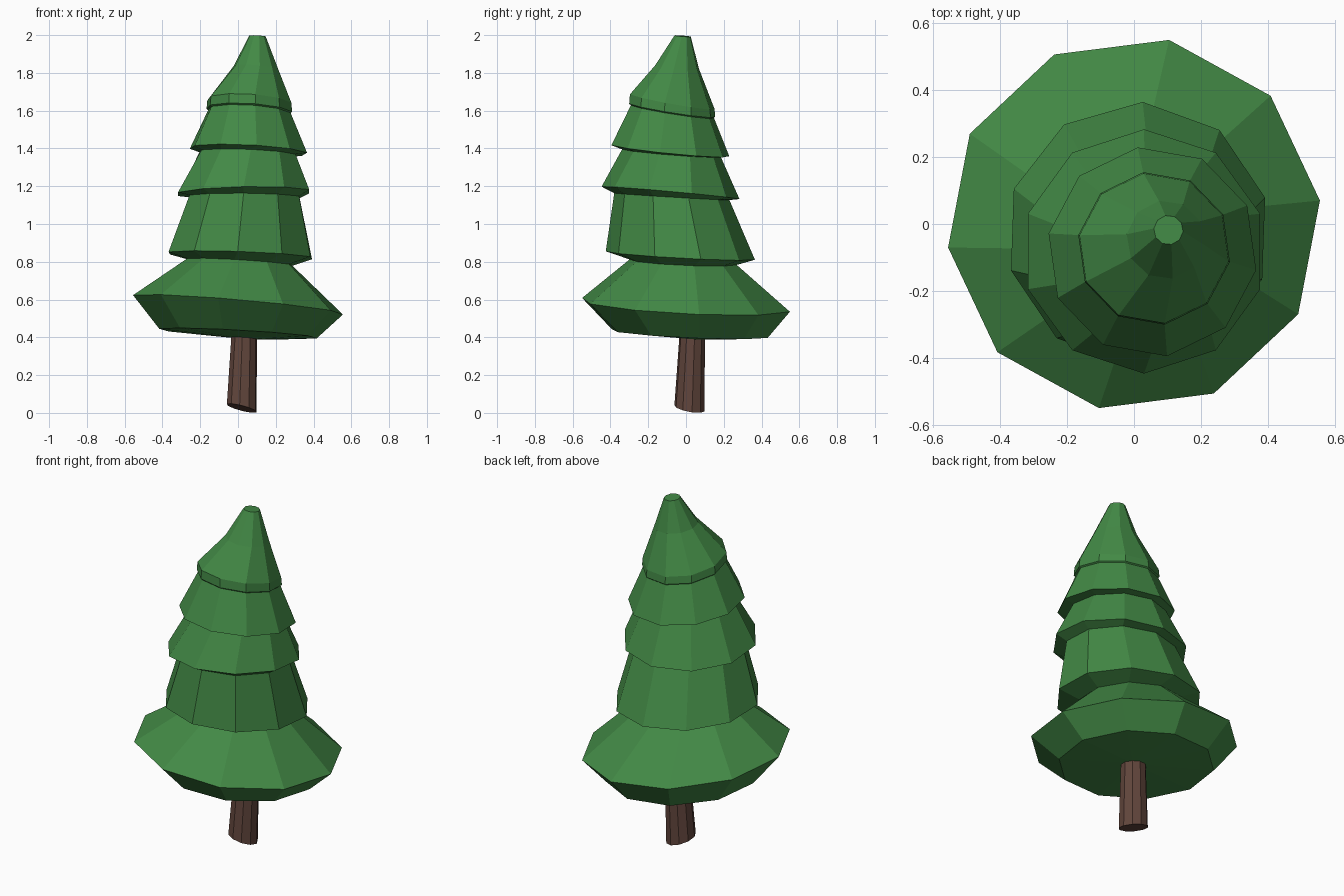
import bpy, bmesh, math

if "Cube" in bpy.data.objects:
    bpy.data.objects.remove(bpy.data.objects["Cube"])

SIDES = 10


def material(name, color):
    m = bpy.data.materials.new(name)
    m.diffuse_color = color
    m.use_nodes = True
    m.node_tree.nodes["Principled BSDF"].inputs["Base Color"].default_value = m.diffuse_color
    return m


def loft(name, rings, mat, bottom_point=None):
    """Skin tilted polygon rings: (cx, cy, z, radius, x slope, y slope, phase)."""
    bm = bmesh.new()
    loops = []
    for cx, cy, z, r, sx, sy, phase in rings:
        loop = []
        for i in range(SIDES):
            a = math.radians(phase) + math.tau * i / SIDES
            dx, dy = r * math.cos(a), r * math.sin(a)
            loop.append(bm.verts.new((cx + dx, cy + dy, z + sx * dx + sy * dy)))
        loops.append(loop)
    for low, high in zip(loops, loops[1:]):
        for i in range(SIDES):
            j = (i + 1) % SIDES
            bm.faces.new((low[i], low[j], high[j], high[i]))
    bm.faces.new(loops[-1])
    if bottom_point:
        tip = bm.verts.new(bottom_point)
        for i in range(SIDES):
            bm.faces.new((loops[0][(i + 1) % SIDES], loops[0][i], tip))
    else:
        bm.faces.new(loops[0][::-1])
    bmesh.ops.recalc_face_normals(bm, faces=bm.faces)
    mesh = bpy.data.meshes.new(name)
    bm.to_mesh(mesh)
    bm.free()
    mesh.materials.append(mat)
    obj = bpy.data.objects.new(name, mesh)
    bpy.context.collection.objects.link(obj)
    return obj


green = material("needle_green", (0.055, 0.25, 0.06, 1))
brown = material("bark_brown", (0.12, 0.06, 0.045, 1))

# Trunk, slightly leaning with a slanted cut at the foot
loft("trunk", [
    (0.020, 0.018, 0.025, 0.080, -0.25, -0.18, 10),
    (0.035, 0.036, 0.480, 0.066, -0.08, -0.05, 10),
], brown)

# Foliage: each tier is a rim ring followed by a narrower neck ring
loft("foliage", [
    # bottom skirt
    (0.000, 0.020, 0.420, 0.420, -0.055, -0.045, 7),
    (0.000, 0.000, 0.572, 0.560, -0.086, -0.050, 7.2),
    (0.010, -0.015, 0.798, 0.285, -0.060, -0.045, 12),
    # second tier
    (0.012, -0.030, 0.833, 0.395, -0.035, -0.055, 16),
    (0.035, -0.075, 1.145, 0.305, -0.010, -0.060, 17),
    # third tier
    (0.030, -0.082, 1.165, 0.365, 0.020, -0.090, 18),
    (0.050, -0.077, 1.375, 0.262, -0.040, -0.080, 22),
    # fourth tier
    (0.055, -0.083, 1.388, 0.315, -0.050, -0.100, 26),
    (0.060, -0.072, 1.595, 0.222, -0.060, -0.160, 26),
    # top tier
    (0.060, -0.073, 1.602, 0.230, -0.060, -0.160, 26),
    (0.060, -0.073, 1.648, 0.226, -0.060, -0.180, 26),
    (0.095, -0.047, 1.830, 0.118, -0.080, -0.100, 28),
    (0.103, -0.018, 1.995, 0.044, -0.060, -0.080, 30),
], green, bottom_point=(0.06, 0.06, 0.388))
